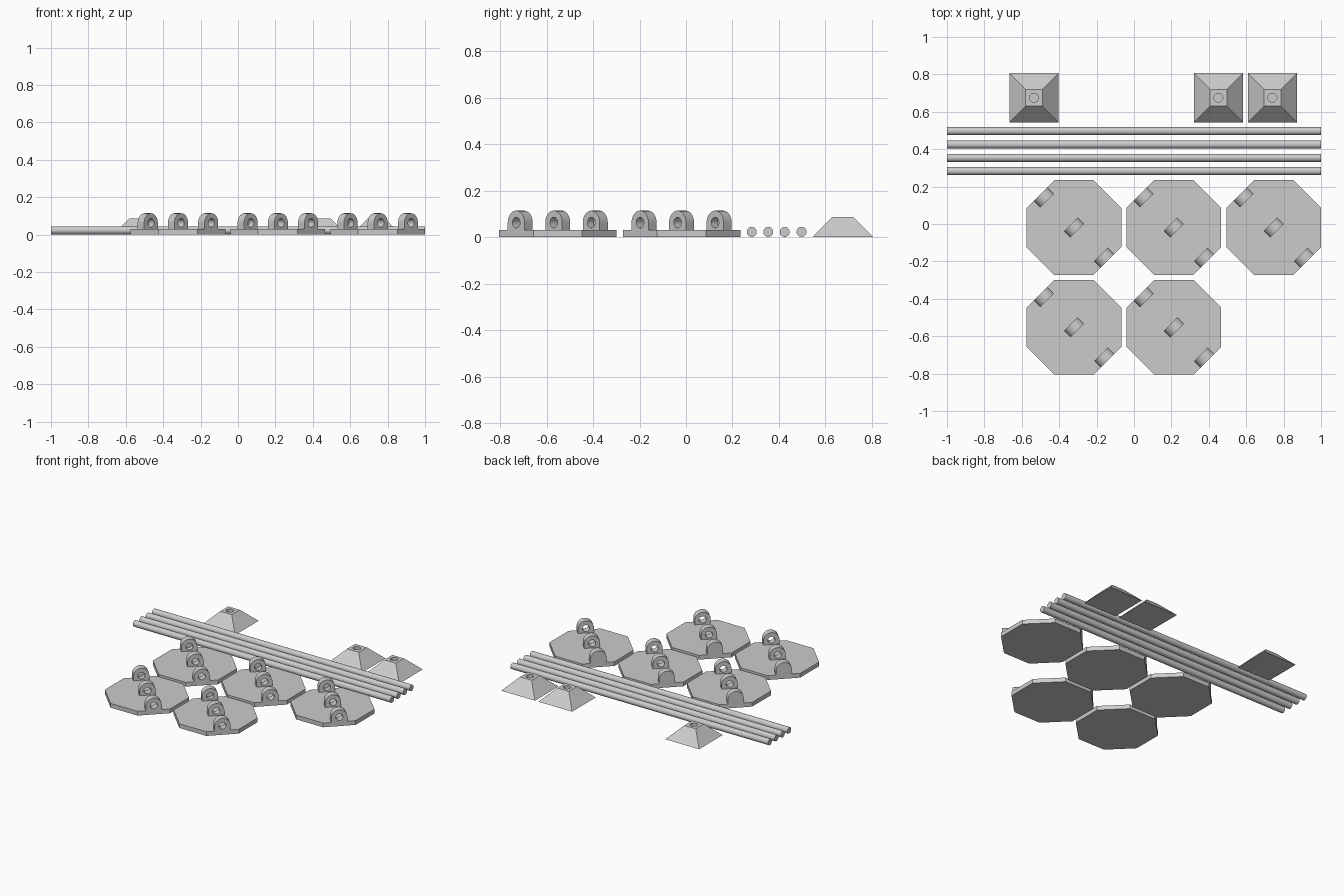
import bpy, bmesh, math
from mathutils import Vector

if "Cube" in bpy.data.objects:
    bpy.data.objects.remove(bpy.data.objects["Cube"])

grey = bpy.data.materials.new("plain grey")
grey.diffuse_color = (0.6, 0.6, 0.6, 1)
grey.use_nodes = True
grey.node_tree.nodes["Principled BSDF"].inputs["Base Color"].default_value = grey.diffuse_color

PLATE_Z = 0.03       # plate thickness
APOTHEM = 0.253      # half the plate width
ROD_R = 0.0215
HOLE_R = 0.023


def loft(name, rings, closed=False):
    """Skin a list of equal-length point rings; cap the ends unless closed."""
    bm = bmesh.new()
    loops = [[bm.verts.new(p) for p in ring] for ring in rings]
    pairs = list(zip(loops, loops[1:]))
    if closed:
        pairs.append((loops[-1], loops[0]))
    else:
        bm.faces.new(loops[0])
        bm.faces.new(loops[-1])
    n = len(loops[0])
    for a, b in pairs:
        for i in range(n):
            j = (i + 1) % n
            bm.faces.new((a[i], a[j], b[j], b[i]))
    bmesh.ops.recalc_face_normals(bm, faces=bm.faces)
    me = bpy.data.meshes.new(name)
    bm.to_mesh(me)
    bm.free()
    me.materials.append(grey)
    ob = bpy.data.objects.new(name, me)
    bpy.context.collection.objects.link(ob)
    bpy.ops.object.select_all(action='DESELECT')
    ob.select_set(True)
    bpy.context.view_layer.objects.active = ob
    bpy.ops.object.shade_smooth_by_angle(angle=math.radians(30))
    return ob


def angles(n, start=0.0):
    return [start + 2 * math.pi * i / n for i in range(n)]


# Octagonal plate
def plate(cx, cy):
    r = APOTHEM / math.cos(math.pi / 8)
    loft("octagon_plate", [[(cx + r * math.cos(a), cy + r * math.sin(a), z)
                            for a in angles(8, math.pi / 8)] for z in (0, PLATE_Z)])


# Arched lug standing on a plate, bored along the plate diagonal
LUG_R, LUG_T, LUG_Z = 0.0515, 0.049, 0.0625
ALONG = Vector((1, 1, 0)).normalized()
AXIS = Vector((-1, 1, 0)).normalized()


def lug(cx, cy, offset, blind=False):
    drop = LUG_Z - PLATE_Z
    corner = math.atan2(drop, LUG_R)
    angs = sorted(angles(40) + [math.pi + corner, 2 * math.pi - corner])
    centre = Vector((cx, cy, LUG_Z)) + AXIS * offset

    def outline(a):
        c, s = math.cos(a), math.sin(a)
        if s > -1e-6:
            return LUG_R * c, LUG_R * s
        k = min(LUG_R / max(abs(c), 1e-6), drop / abs(s))
        return k * c, k * s

    def ring(shape, t):
        return [centre + ALONG * u + AXIS * t + Vector((0, 0, w))
                for u, w in map(shape, angs)]

    def bore(a):
        return HOLE_R * math.cos(a), HOLE_R * math.sin(a)

    h = LUG_T / 2
    if blind:
        loft("end_lug", [ring(bore, h * 0.5), ring(bore, -h),
                         ring(outline, -h), ring(outline, h)])
    else:
        loft("bored_lug", [ring(bore, h), ring(bore, -h),
                           ring(outline, -h), ring(outline, h)], closed=True)


# Panels: plate with three lugs in line, the back left one closed behind
reach = APOTHEM - LUG_T / 2
for px, py in [(-0.321, -0.019), (0.213, -0.019), (0.747, -0.019),
               (-0.321, -0.552), (0.213, -0.552)]:
    plate(px, py)
    lug(px, py, -reach)
    lug(px, py, 0)
    lug(px, py, reach, blind=True)

# Rods laid side by side
for ry in (0.283, 0.354, 0.425, 0.497):
    loft("rod", [[(x, ry + ROD_R * math.cos(a), ROD_R + 0.001 + ROD_R * math.sin(a))
                  for a in angles(32)] for x in (-1, 1)])


# Pyramid feet with a round socket in the flat top
def foot(cx, cy):
    def square(half, z):
        return [(cx + half * math.cos(a) / max(abs(math.cos(a)), abs(math.sin(a))),
                 cy + half * math.sin(a) / max(abs(math.cos(a)), abs(math.sin(a))), z)
                for a in angles(32)]

    def circle(z):
        return [(cx + 0.024 * math.cos(a), cy + 0.024 * math.sin(a), z)
                for a in angles(32)]

    loft("pyramid_foot", [square(0.131, 0), square(0.045, 0.087),
                          circle(0.087), circle(0.03)])


for fx in (-0.535, 0.451, 0.74):
    foot(fx, 0.675)
